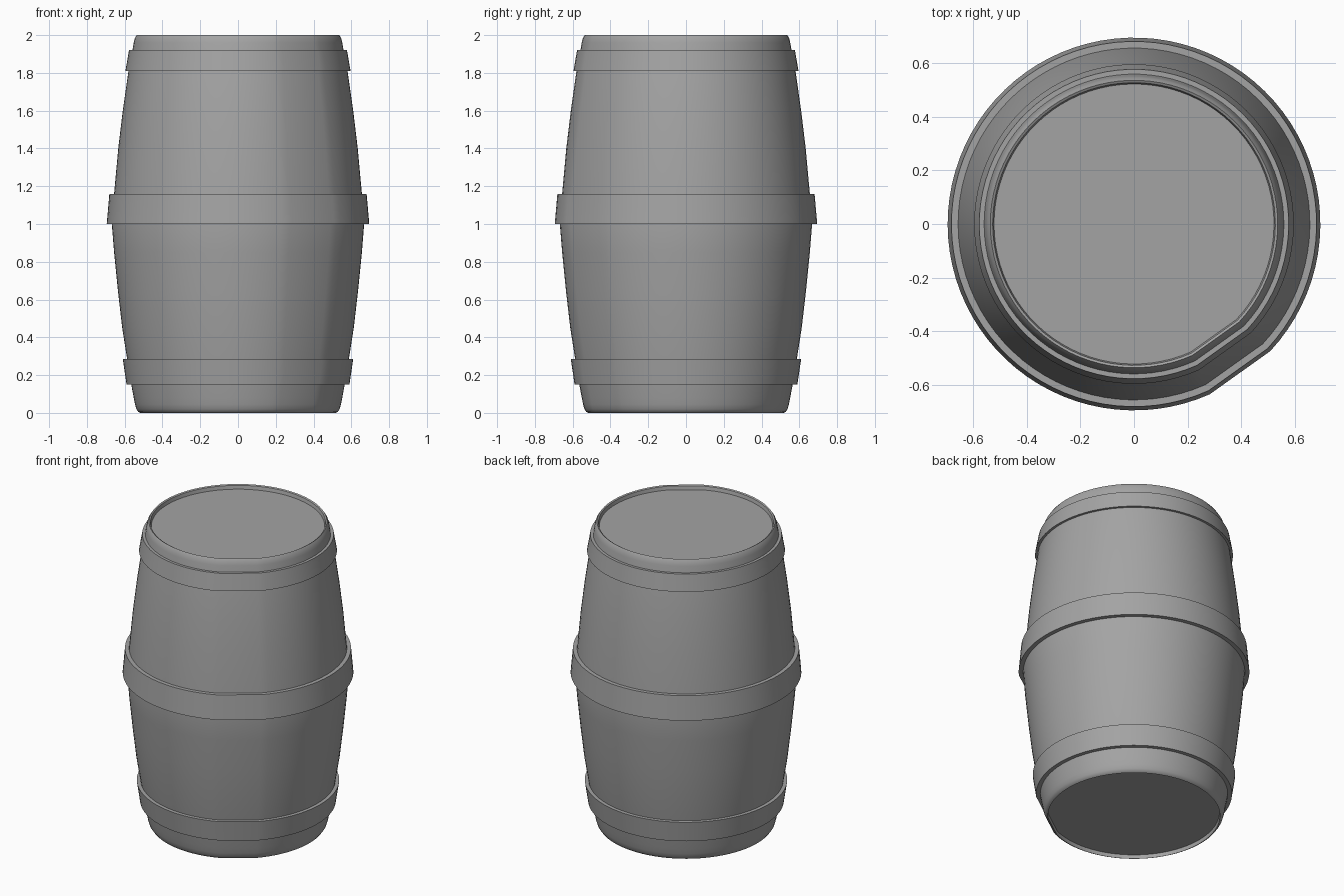
import bpy, bmesh, math

if "Cube" in bpy.data.objects:
    bpy.data.objects.remove(bpy.data.objects["Cube"], do_unlink=True)

GREY = (0.37, 0.37, 0.37, 1.0)
grey = bpy.data.materials.new("mid grey")
grey.use_nodes = True
grey.diffuse_color = GREY
bsdf = next(n for n in grey.node_tree.nodes if n.type == 'BSDF_PRINCIPLED')
bsdf.inputs["Base Color"].default_value = GREY

# Angles around the barrel; the last step is one wide flat side
FLAT_START, FLAT_WIDTH, STEPS = -43, 23, 80
ANGLES = [math.radians(FLAT_START + i * (360 - FLAT_WIDTH) / STEPS)
          for i in range(STEPS + 1)]


def lathe(name, profile, closed=False):
    """Spin (radius, z) points around z; open profiles get end caps."""
    bm = bmesh.new()
    rings = [[bm.verts.new((r * math.cos(a), r * math.sin(a), z)) for a in ANGLES]
             for r, z in profile]
    n = len(ANGLES)
    pairs = list(zip(rings, rings[1:]))
    if closed:
        pairs.append((rings[-1], rings[0]))
    else:
        bm.faces.new(rings[0])
        bm.faces.new(rings[-1])
    for low, high in pairs:
        for i in range(n):
            j = (i + 1) % n
            bm.faces.new((low[i], low[j], high[j], high[i]))
    bmesh.ops.recalc_face_normals(bm, faces=bm.faces)
    mesh = bpy.data.meshes.new(name)
    bm.to_mesh(mesh)
    bm.free()
    mesh.materials.append(grey)
    obj = bpy.data.objects.new(name, mesh)
    bpy.context.collection.objects.link(obj)
    bpy.ops.object.select_all(action='DESELECT')
    obj.select_set(True)
    bpy.context.view_layer.objects.active = obj
    bpy.ops.object.shade_smooth_by_angle(angle=math.radians(35))
    return obj


# Body with rounded rims and recessed ends
lathe("barrel_body", [
    (0.515, 0.025), (0.518, 0.0), (0.528, 0.005), (0.538, 0.02), (0.545, 0.045),
    (0.552, 0.08), (0.565, 0.15), (0.587, 0.285), (0.613, 0.45), (0.635, 0.64),
    (0.656, 0.85), (0.668, 1.0), (0.656, 1.16), (0.634, 1.4), (0.61, 1.6),
    (0.58, 1.81), (0.559, 1.92), (0.552, 1.96), (0.546, 1.985), (0.536, 2.0),
    (0.527, 1.995), (0.522, 1.972)])


# Hoops: bottom z, top z, bottom radius, top radius, thickness
def hoop(name, z0, z1, r0, r1, thick=0.05):
    lathe(name, [(r0 - thick, z0), (r0, z0), (r1, z1), (r1 - thick, z1)], closed=True)


hoop("bottom_hoop", 0.15, 0.285, 0.59, 0.61)
hoop("middle_hoop", 1.0, 1.16, 0.695, 0.681)
hoop("top_hoop", 1.81, 1.92, 0.596, 0.577)
